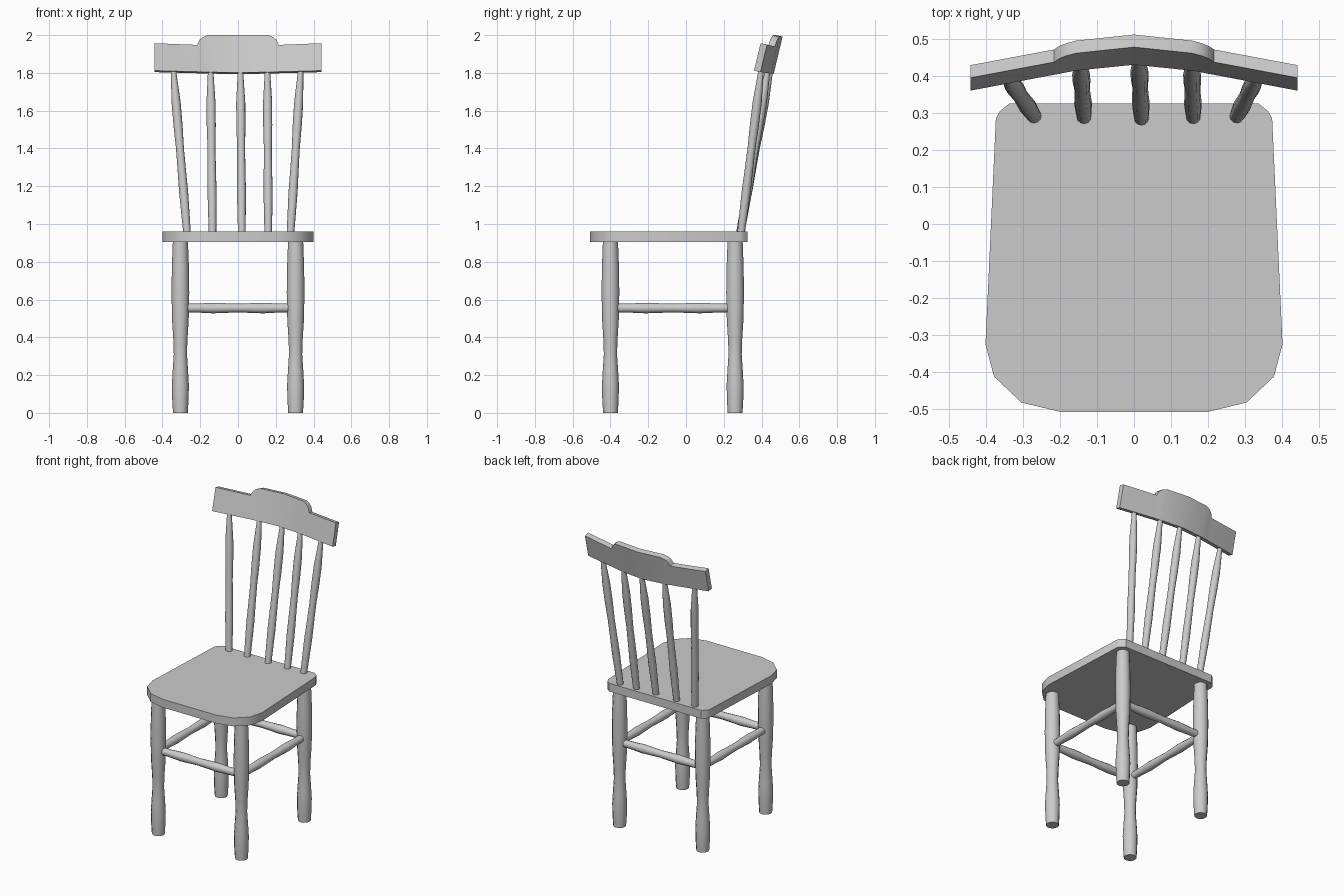
import bpy, bmesh, math
from mathutils import Vector

if "Cube" in bpy.data.objects:
    bpy.data.objects.remove(bpy.data.objects["Cube"])


def finish(name, bm, angle=35):
    bmesh.ops.recalc_face_normals(bm, faces=bm.faces)
    me = bpy.data.meshes.new(name)
    bm.to_mesh(me)
    bm.free()
    ob = bpy.data.objects.new(name, me)
    bpy.context.collection.objects.link(ob)
    bpy.ops.object.select_all(action='DESELECT')
    ob.select_set(True)
    bpy.context.view_layer.objects.active = ob
    bpy.ops.object.shade_smooth_by_angle(angle=math.radians(angle))
    return ob


def turned(name, a, b, profile, sides=12):
    """Turned rod from a to b; profile is (fraction along, radius)."""
    a, b = Vector(a), Vector(b)
    rot = (b - a).to_track_quat('Z', 'Y')
    bm = bmesh.new()
    rings = []
    for t, r in profile:
        c = a.lerp(b, t)
        rings.append([bm.verts.new(c + rot @ Vector((
            r * math.cos(2 * math.pi * i / sides),
            r * math.sin(2 * math.pi * i / sides), 0))) for i in range(sides)])
    for lo, hi in zip(rings, rings[1:]):
        for i in range(sides):
            j = (i + 1) % sides
            bm.faces.new((lo[i], lo[j], hi[j], hi[i]))
    bm.faces.new(rings[0][::-1])
    bm.faces.new(rings[-1])
    return finish(name, bm)


# Seat: mirrored half outline, extruded
half = [(0.2, -0.507), (0.304, -0.482), (0.378, -0.412), (0.401, -0.325),
        (0.373, 0.285), (0.362, 0.305), (0.337, 0.325)]
outline = half + [(-x, y) for x, y in reversed(half)]
bm = bmesh.new()
base = bm.faces.new([bm.verts.new((x, y, 0.905)) for x, y in outline])
top = bmesh.ops.extrude_face_region(bm, geom=[base])['geom']
bmesh.ops.translate(bm, vec=(0, 0, 0.055),
                    verts=[v for v in top if isinstance(v, bmesh.types.BMVert)])
finish("seat", bm)

# Legs
LEG = [(0, 0.039), (0.07, 0.043), (0.16, 0.045), (0.24, 0.041), (0.34, 0.035),
       (0.42, 0.037), (0.54, 0.044), (0.7, 0.047), (0.85, 0.045), (1, 0.040)]
X, YF, YB = 0.305, -0.40, 0.26
for y, row in ((YF, "front"), (YB, "back")):
    for s, side in ((-1, "left"), (1, "right")):
        turned(f"{row}_leg_{side}", (s * X, y, 0), (s * X, y, 0.91), LEG)

# Stretchers between the legs
BAR = [(0, 0.023), (0.12, 0.024), (0.26, 0.028), (0.4, 0.025), (0.5, 0.023),
       (0.6, 0.025), (0.74, 0.028), (0.88, 0.024), (1, 0.023)]
Z, G = 0.555, 0.03
for y, row in ((YF, "front"), (YB, "back")):
    turned(f"{row}_stretcher", (-X + G, y, Z), (X - G, y, Z), BAR)
for s, side in ((-1, "left"), (1, "right")):
    turned(f"{side}_stretcher", (s * X, YF + G, Z), (s * X, YB - G, Z), BAR)

# Back spindles, fanning outwards
SPINDLE = [(0, 0.020), (0.12, 0.022), (0.25, 0.024), (0.4, 0.022), (0.52, 0.021),
           (0.66, 0.024), (0.8, 0.024), (0.9, 0.019), (1, 0.014)]
ends = [(-0.27, 0.292, -0.342, 0.398), (-0.135, 0.29, -0.145, 0.433),
        (0.02, 0.286, 0.013, 0.447), (0.16, 0.29, 0.156, 0.433),
        (0.278, 0.292, 0.332, 0.398)]
for i, (x0, y0, x1, y1) in enumerate(ends):
    turned(f"back_spindle_{i + 1}", (x0, y0, 0.955), (x1, y1, 1.815), SPINDLE)

# Top rail: bowed, leaning plank with a raised crest
# columns: x, front y at the bottom, bottom z, top z
cols = [(0, 0.43, 1.802, 2.0), (0.157, 0.414, 1.804, 2.0), (0.185, 0.409, 1.805, 1.99),
        (0.203, 0.405, 1.806, 1.976), (0.216, 0.403, 1.806, 1.948),
        (0.442, 0.36, 1.812, 1.957)]
cols = [(-x, y, a, b) for x, y, a, b in reversed(cols[1:])] + cols
bm = bmesh.new()
loops = []
for x, y, z0, z1 in cols:
    lean = 0.24 * (z1 - z0)
    loops.append([bm.verts.new(p) for p in (
        (x, y, z0), (x, y + lean, z1),
        (x, y + lean + 0.034, z1 - 0.008), (x, y + 0.034, z0 - 0.008))])
for p, q in zip(loops, loops[1:]):
    for i in range(4):
        j = (i + 1) % 4
        bm.faces.new((p[i], p[j], q[j], q[i]))
bm.faces.new(loops[0])
bm.faces.new(loops[-1][::-1])
finish("top_rail", bm)
